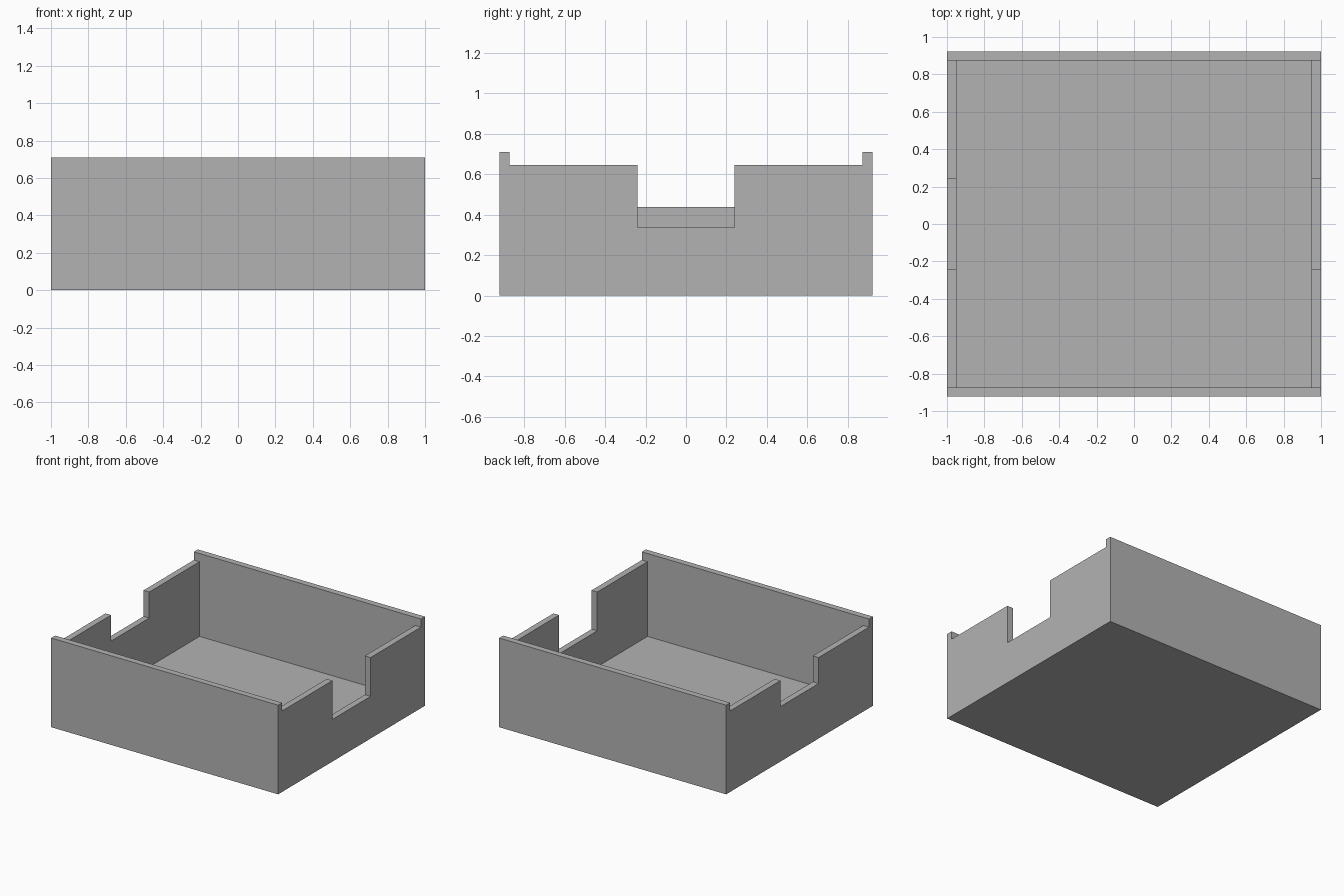
import bpy

if "Cube" in bpy.data.objects:
    bpy.data.objects.remove(bpy.data.objects["Cube"], do_unlink=True)

# Overall dimensions
HALF_X, HALF_Y, HEIGHT = 1.0, 0.923, 0.71
WALL = 0.05
SIDE_TOP = 0.645
NOTCH_HALF = 0.24
ABOVE = HEIGHT + 0.2

grey = bpy.data.materials.new("plain grey")
grey.use_nodes = True
colour = (0.45, 0.45, 0.45, 1)
grey.diffuse_color = colour
grey.node_tree.nodes["Principled BSDF"].inputs["Base Color"].default_value = colour


def box(name, low, high):
    """Axis-aligned box between two corners."""
    centre = [(a + b) / 2 for a, b in zip(low, high)]
    bpy.ops.mesh.primitive_cube_add(size=1, location=centre)
    obj = bpy.context.object
    obj.name = name
    obj.scale = [b - a for a, b in zip(low, high)]
    bpy.ops.object.transform_apply(location=True, rotation=False, scale=True)
    obj.data.materials.append(grey)
    return obj


def cut(target, low, high):
    """Subtract a box from the target and discard the cutter."""
    cutter = box("cutter", low, high)
    cutter.hide_render = True
    mod = target.modifiers.new("cut", "BOOLEAN")
    mod.operation = "DIFFERENCE"
    mod.solver = "EXACT"
    mod.object = cutter
    bpy.context.view_layer.objects.active = target
    bpy.ops.object.modifier_apply(modifier=mod.name)
    bpy.data.objects.remove(cutter, do_unlink=True)


# Tray body
tray = box("open_tray", (-HALF_X, -HALF_Y, 0), (HALF_X, HALF_Y, HEIGHT))
inner_x, inner_y = HALF_X - WALL, HALF_Y - WALL

# Side walls sit lower than the front and back walls
cut(tray, (-HALF_X - 0.1, -inner_y, SIDE_TOP), (HALF_X + 0.1, inner_y, ABOVE))

# Hollow interior above the floor
cut(tray, (-inner_x, -inner_y, WALL), (inner_x, inner_y, ABOVE))

# Hand notches, deeper on the left wall than on the right
for side, bottom in ((1, 0.336), (-1, 0.438)):
    xs = sorted((side * (inner_x - 0.1), side * (HALF_X + 0.1)))
    cut(tray, (xs[0], -NOTCH_HALF, bottom), (xs[1], NOTCH_HALF, ABOVE))
